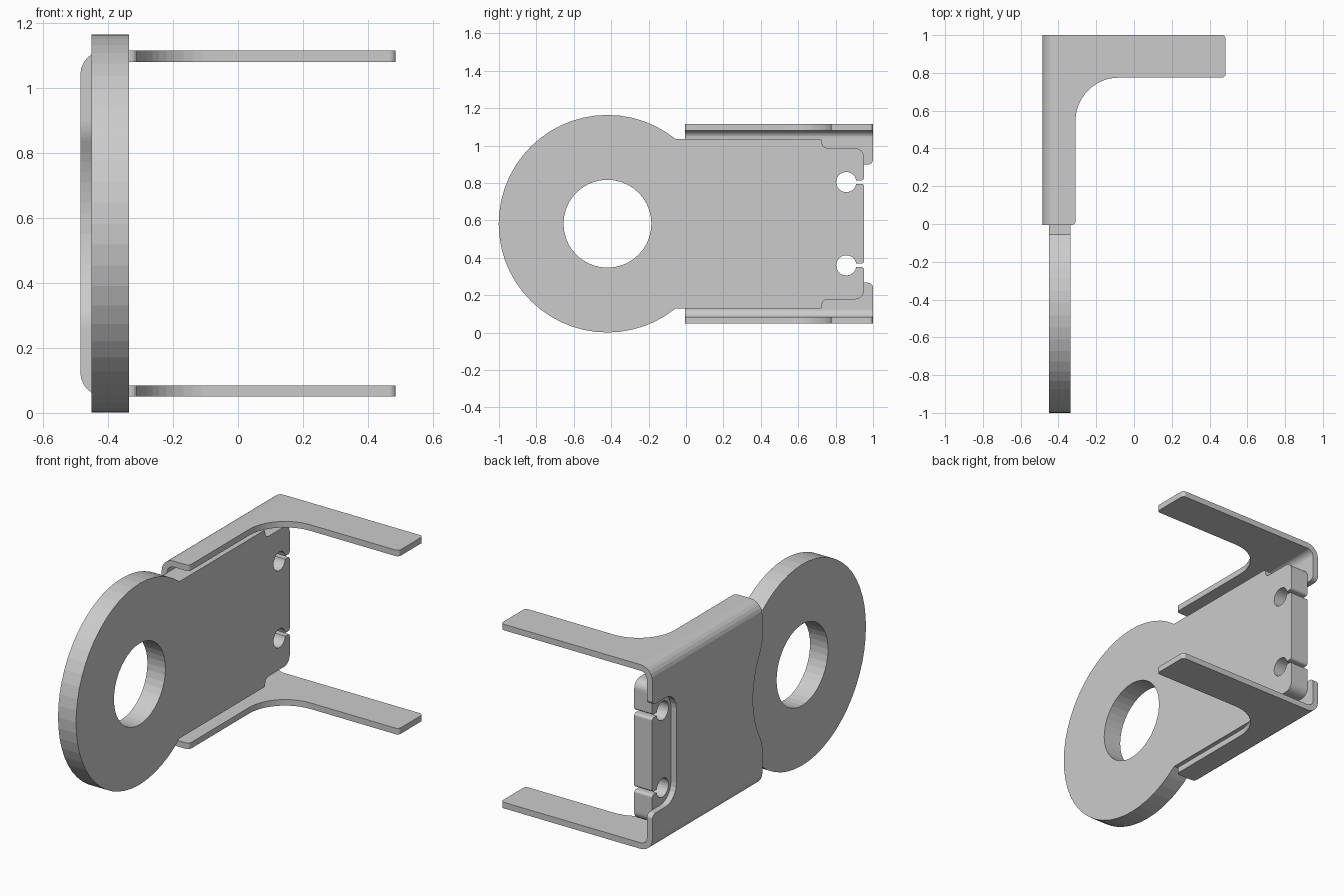
import bpy, bmesh
from math import pi, sin, cos, asin, atan2, sqrt
from mathutils import Vector

if "Cube" in bpy.data.objects:
    bpy.data.objects.remove(bpy.data.objects["Cube"])

ZC = 0.5825          # mirror height of the whole model
DISC_Y = -0.42       # centre of the ring


def arc(cx, cy, r, a0, a1, n):
    return [(cx + r * cos(a0 + (a1 - a0) * i / n),
             cy + r * sin(a0 + (a1 - a0) * i / n)) for i in range(n + 1)]


def rounded(points, closed=True):
    """Outline from (u, v[, radius]) corners; corners with a radius are filleted."""
    out, count = [], len(points)
    for i, p in enumerate(points):
        c = Vector(p[:2])
        if len(p) < 3:
            out.append(tuple(c))
            continue
        r = p[2]
        d0 = (Vector(points[i - 1][:2]) - c).normalized()
        d1 = (Vector(points[(i + 1) % count][:2]) - c).normalized()
        half = d0.angle(d1) / 2
        centre = c + (d0 + d1).normalized() * (r / sin(half))
        reach = r / (sin(half) / cos(half))
        s, e = c + d0 * reach - centre, c + d1 * reach - centre
        a0 = atan2(s.y, s.x)
        sweep = (atan2(e.y, e.x) - a0 + pi) % (2 * pi) - pi
        out += arc(centre.x, centre.y, r, a0, a0 + sweep, 12 if r > 0.1 else 6)
    return out


def prism(name, outline, axis, lo, hi):
    """Extrude a flat outline along an axis."""
    place = {'x': lambda u, v, w: (w, u, v),
             'y': lambda u, v, w: (u, w, v),
             'z': lambda u, v, w: (u, v, w)}[axis]
    bm = bmesh.new()
    a = [bm.verts.new(place(u, v, lo)) for u, v in outline]
    b = [bm.verts.new(place(u, v, hi)) for u, v in outline]
    bm.faces.new(a)
    bm.faces.new(b[::-1])
    for i in range(len(a)):
        bm.faces.new((a[i - 1], a[i], b[i], b[i - 1]))
    bmesh.ops.recalc_face_normals(bm, faces=bm.faces)
    mesh = bpy.data.meshes.new(name)
    bm.to_mesh(mesh)
    bm.free()
    obj = bpy.data.objects.new(name, mesh)
    bpy.context.collection.objects.link(obj)
    return obj


def boolean(obj, cutter, operation):
    mod = obj.modifiers.new("cut", 'BOOLEAN')
    mod.operation, mod.object, mod.solver = operation, cutter, 'EXACT'
    bpy.context.view_layer.objects.active = obj
    bpy.ops.object.modifier_apply(modifier=mod.name)
    bpy.data.objects.remove(cutter)


def mirrored(half):
    return half + [(y, 2 * ZC - z) for y, z in reversed(half)]


# Ring plate: upper half outline with step and keyhole slot, mirrored, plus the disc arc
R, TOP = 0.5815, 1.036
KY, KZ, KR, SLOT = 0.857, 0.805, 0.054, 0.009
ja = asin((TOP - ZC) / R)
ka = asin(SLOT / KR)
junction = (DISC_Y + R * cos(ja), TOP)
upper = rounded([junction, (0.727, TOP, 0.012), (0.727, 0.987, 0.03),
                 (0.952, 0.987, 0.05), (0.952, KZ + SLOT, 0.015),
                 (KY + KR, KZ + SLOT)])[:-1]
upper += arc(KY, KZ, KR, ka, 2 * pi - ka, 24)
upper += rounded([(KY + KR, KZ - SLOT), (0.952, KZ - SLOT, 0.015), (0.952, ZC)])[1:-1]
disc = arc(DISC_Y, ZC, R, 2 * pi - ja, ja, 40)[1:-1]
ring_plate = prism("ring_plate", mirrored(upper) + disc, 'x', -0.45, -0.335)
hole = prism("hole_cutter", arc(DISC_Y, ZC, 0.235, 0, 2 * pi, 40)[:-1], 'x', -0.6, -0.2)
boolean(ring_plate, hole, 'DIFFERENCE')

# Bent bracket: folded sheet channel trimmed to an L shape seen from above
channel = rounded([(0.6, 0.05), (-0.485, 0.05, 0.075), (-0.485, 1.115, 0.075),
                   (0.6, 1.115), (0.6, 1.08), (-0.45, 1.08, 0.04),
                   (-0.45, 0.085, 0.04), (0.6, 0.085)])
bracket = prism("bent_bracket", channel, 'y', -0.1, 1.1)
l_shape = rounded([(-0.6, -0.005), (-0.31, -0.005, 0.02), (-0.31, 0.775, 0.23),
                   (0.485, 0.775, 0.02), (0.485, 1.0, 0.02), (-0.6, 1.0)])
boolean(bracket, prism("l_trim", l_shape, 'z', -0.2, 1.4), 'INTERSECT')

# Rear window in the bracket's back wall, open to the rear edge
window = rounded([(1.2, 0.1), (1.001, 0.1), (1.001, 0.267, 0.03), (0.78, 0.267, 0.1),
                  (0.78, 0.898, 0.1), (1.001, 0.898, 0.03), (1.001, 1.06), (1.2, 1.06)])
boolean(bracket, prism("window_cutter", window, 'x', -0.6, -0.42), 'DIFFERENCE')

# Shallow curved relief in the front edge of the back wall, around the ring hole
rf, rr = 0.15, 0.5
dy = rf - 0.005 - DISC_Y
dz = sqrt((rr + rf) ** 2 - dy ** 2)
t = atan2(dz, dy)
low = [(-0.2, 0.2)] + arc(rf - 0.005, ZC - dz, rf, pi, pi - t, 8)
low += arc(DISC_Y, ZC, rr, -t, 0, 8)[1:-1]
boolean(bracket, prism("relief_cutter", mirrored(low), 'x', -0.6, -0.42), 'DIFFERENCE')
